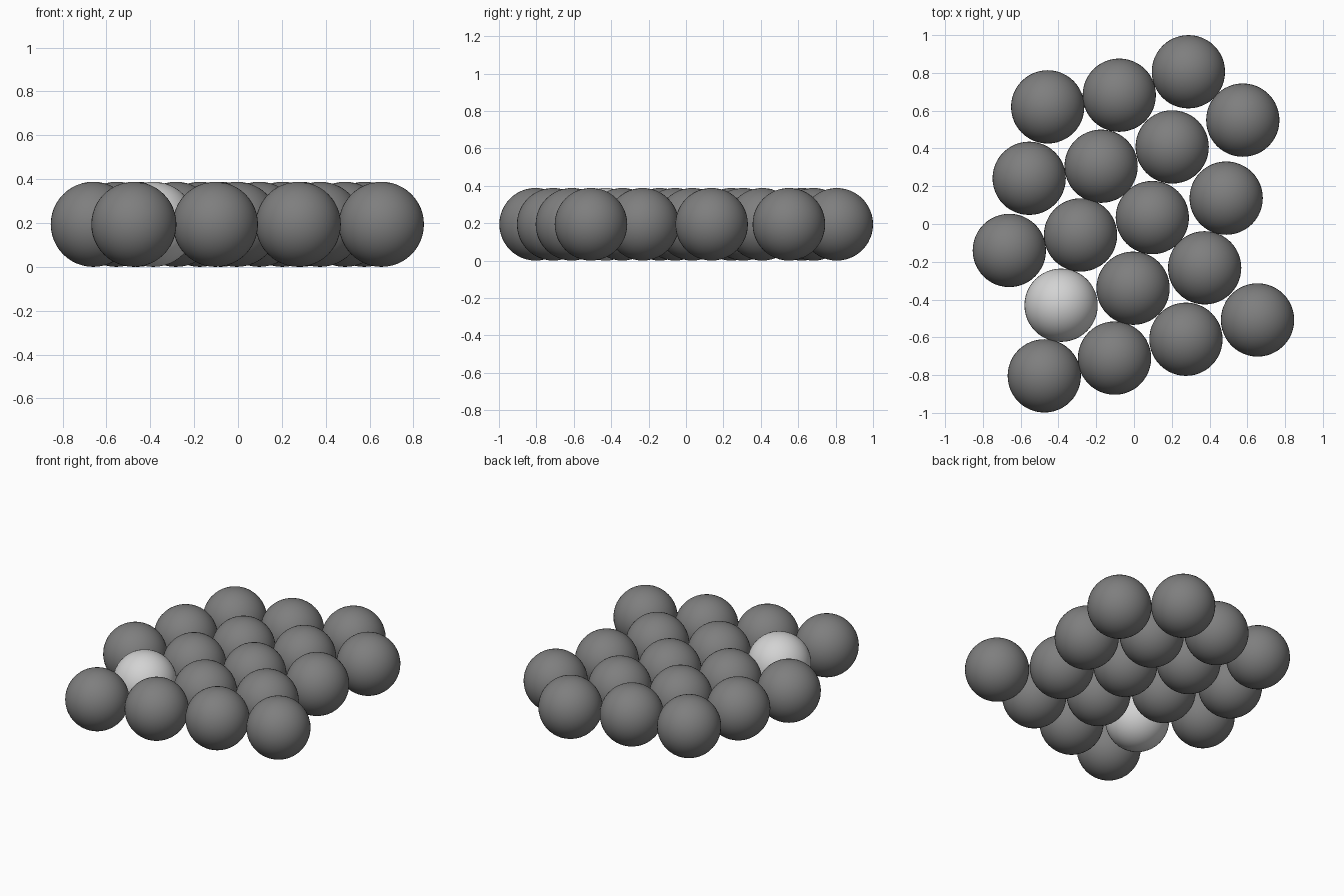
import bpy

cube = bpy.data.objects.get("Cube")
if cube:
    bpy.data.objects.remove(cube)

RADIUS = 0.194


def make_material(name, value):
    mat = bpy.data.materials.new(name)
    mat.use_nodes = True
    colour = (value, value, value, 1)
    mat.diffuse_color = colour
    mat.node_tree.nodes["Principled BSDF"].inputs["Base Color"].default_value = colour
    return mat


def add_ball(name, x, y, mat):
    bpy.ops.mesh.primitive_uv_sphere_add(
        segments=48, ring_count=24, radius=RADIUS, location=(x, y, RADIUS))
    ball = bpy.context.object
    ball.name = name
    ball.data.materials.append(mat)
    bpy.ops.object.shade_smooth()


dark_grey = make_material("dark grey", 0.21)
light_grey = make_material("light grey", 0.65)

# Dark balls in a loose hexagonal sheet, row by row from the front
rows = [
    [(-0.475, -0.804), (-0.103, -0.71), (0.275, -0.61), (0.654, -0.508)],
    [(-0.005, -0.34), (0.374, -0.232)],
    [(-0.66, -0.14), (-0.283, -0.058), (0.097, 0.034), (0.488, 0.137)],
    [(-0.555, 0.242), (-0.174, 0.306), (0.202, 0.408), (0.576, 0.55)],
    [(-0.457, 0.62), (-0.078, 0.682), (0.288, 0.806)],
]
for r, row in enumerate(rows, 1):
    for c, (x, y) in enumerate(row, 1):
        add_ball(f"dark_ball_row_{r}_{c}", x, y, dark_grey)

# Single pale ball in the second row
add_ball("pale_ball", -0.386, -0.43, light_grey)
